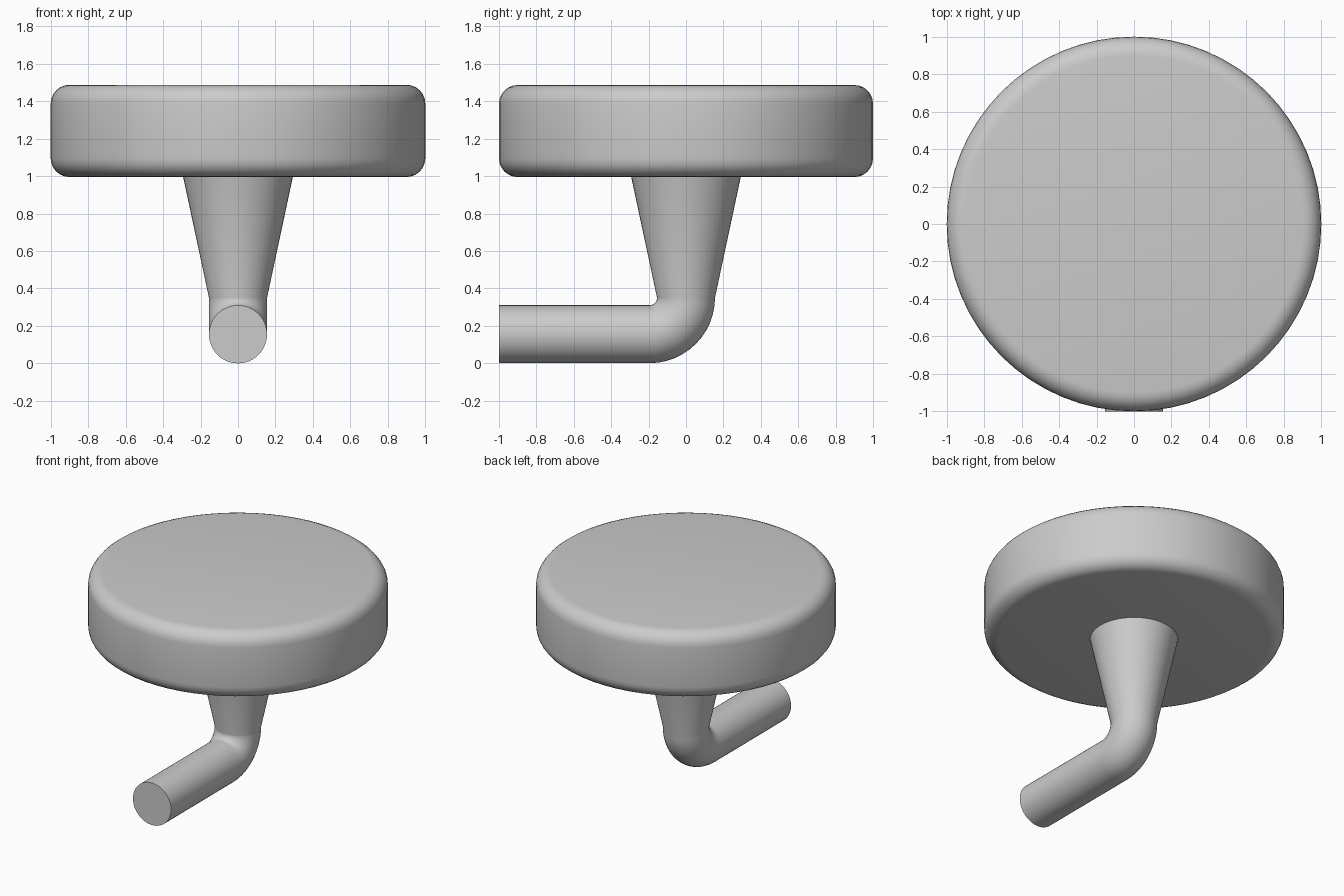
import bpy, bmesh, math
from mathutils import Vector

if "Cube" in bpy.data.objects:
    bpy.data.objects.remove(bpy.data.objects["Cube"])

grey = bpy.data.materials.new("plain grey")
grey.diffuse_color = (0.6, 0.6, 0.6, 1)
grey.use_nodes = True
grey.node_tree.nodes["Principled BSDF"].inputs["Base Color"].default_value = grey.diffuse_color


def loft(name, rings, sides, angle):
    """Skin rings of (centre, in-plane axis, radius) and cap both ends."""
    bm = bmesh.new()
    loops = []
    for centre, axis, radius in rings:
        loop = []
        for i in range(sides):
            a = 2 * math.pi * i / sides
            offset = Vector((math.cos(a), 0, 0)) + Vector(axis) * math.sin(a)
            loop.append(bm.verts.new(Vector(centre) + offset * radius))
        loops.append(loop)
    for lo, hi in zip(loops, loops[1:]):
        for i in range(sides):
            j = (i + 1) % sides
            bm.faces.new((lo[i], lo[j], hi[j], hi[i]))
    bm.faces.new(loops[0][::-1])
    bm.faces.new(loops[-1])
    bmesh.ops.recalc_face_normals(bm, faces=bm.faces)
    mesh = bpy.data.meshes.new(name)
    bm.to_mesh(mesh)
    bm.free()
    mesh.materials.append(grey)
    obj = bpy.data.objects.new(name, mesh)
    bpy.context.collection.objects.link(obj)
    bpy.ops.object.select_all(action='DESELECT')
    obj.select_set(True)
    bpy.context.view_layer.objects.active = obj
    bpy.ops.object.shade_smooth_by_angle(angle=math.radians(angle))
    return obj


# Thick round disc with rounded rims
BOTTOM, TOP, ROUND, STEPS = 0.995, 1.487, 0.1, 6
disc = []
for z, start in ((BOTTOM + ROUND, -90), (TOP - ROUND, 0)):
    for k in range(STEPS + 1):
        a = math.radians(start + 90 * k / STEPS)
        disc.append(((0, 0, z + ROUND * math.sin(a)), (0, 1, 0),
                     1 - ROUND + ROUND * math.cos(a)))
loft("disc", disc, 64, 30)

# Tapered stem, elbow and straight arm in one sweep
TUBE, BEND = 0.155, 0.195
stem = [((0, 0, BOTTOM + 0.01), (0, 1, 0), 0.295)]
for k in range(13):
    a = math.radians(90 * k / 12)
    centre = (0, -BEND + BEND * math.cos(a), TUBE + BEND - BEND * math.sin(a))
    stem.append((centre, (0, math.cos(a), -math.sin(a)), TUBE))
stem.append(((0, -1, TUBE), (0, 0, -1), TUBE))
loft("bent_stem", stem, 48, 30)
